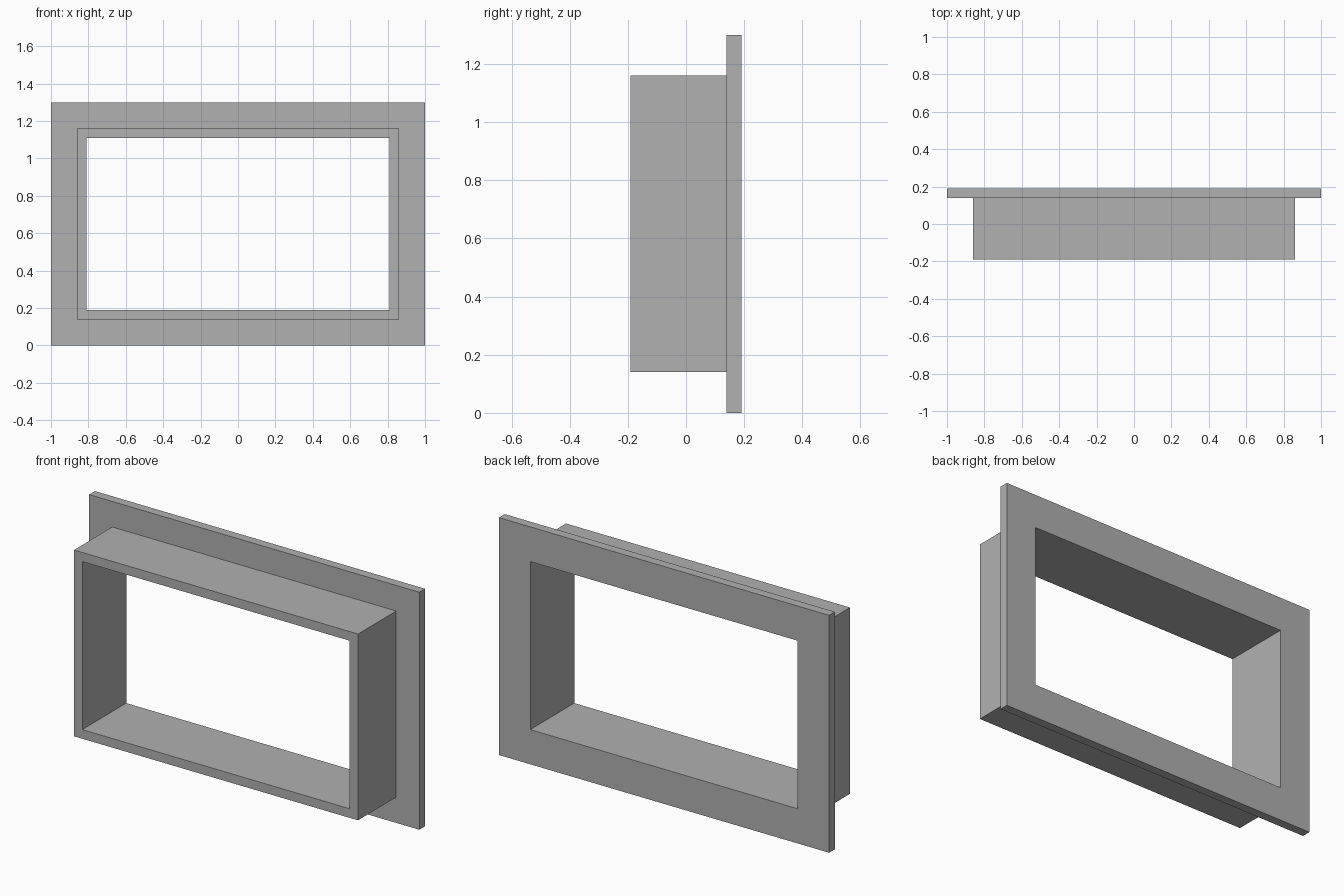
import bpy
import bmesh

cube = bpy.data.objects.get("Cube")
if cube:
    bpy.data.objects.remove(cube, do_unlink=True)

WIDTH, HEIGHT = 2.0, 1.30

grey = bpy.data.materials.new("plain grey")
grey.use_nodes = True
colour = (0.44, 0.44, 0.44, 1)
grey.diffuse_color = colour
grey.node_tree.nodes["Principled BSDF"].inputs["Base Color"].default_value = colour

# Stepped cross-section of the frame: (inset from the outer edge, depth y)
section = [
    (0.19, 0.19),    # opening, back
    (0.0, 0.19),     # flange, back
    (0.0, 0.14),     # flange, front
    (0.14, 0.14),    # step to the collar
    (0.14, -0.19),   # collar, front
    (0.19, -0.19),   # opening, front
]


def rectangle_ring(bm, inset, y):
    x, low, high = WIDTH / 2 - inset, inset, HEIGHT - inset
    corners = [(-x, low), (x, low), (x, high), (-x, high)]
    return [bm.verts.new((cx, y, cz)) for cx, cz in corners]


# Sweep the section around the rectangle, closing it through the opening
bm = bmesh.new()
rings = [rectangle_ring(bm, inset, y) for inset, y in section]
for a, b in zip(rings, rings[1:] + rings[:1]):
    for i in range(4):
        j = (i + 1) % 4
        bm.faces.new((a[i], a[j], b[j], b[i]))
bmesh.ops.recalc_face_normals(bm, faces=bm.faces)

mesh = bpy.data.meshes.new("flanged_window_frame")
bm.to_mesh(mesh)
bm.free()
mesh.materials.append(grey)
frame = bpy.data.objects.new("flanged_window_frame", mesh)
bpy.context.collection.objects.link(frame)
